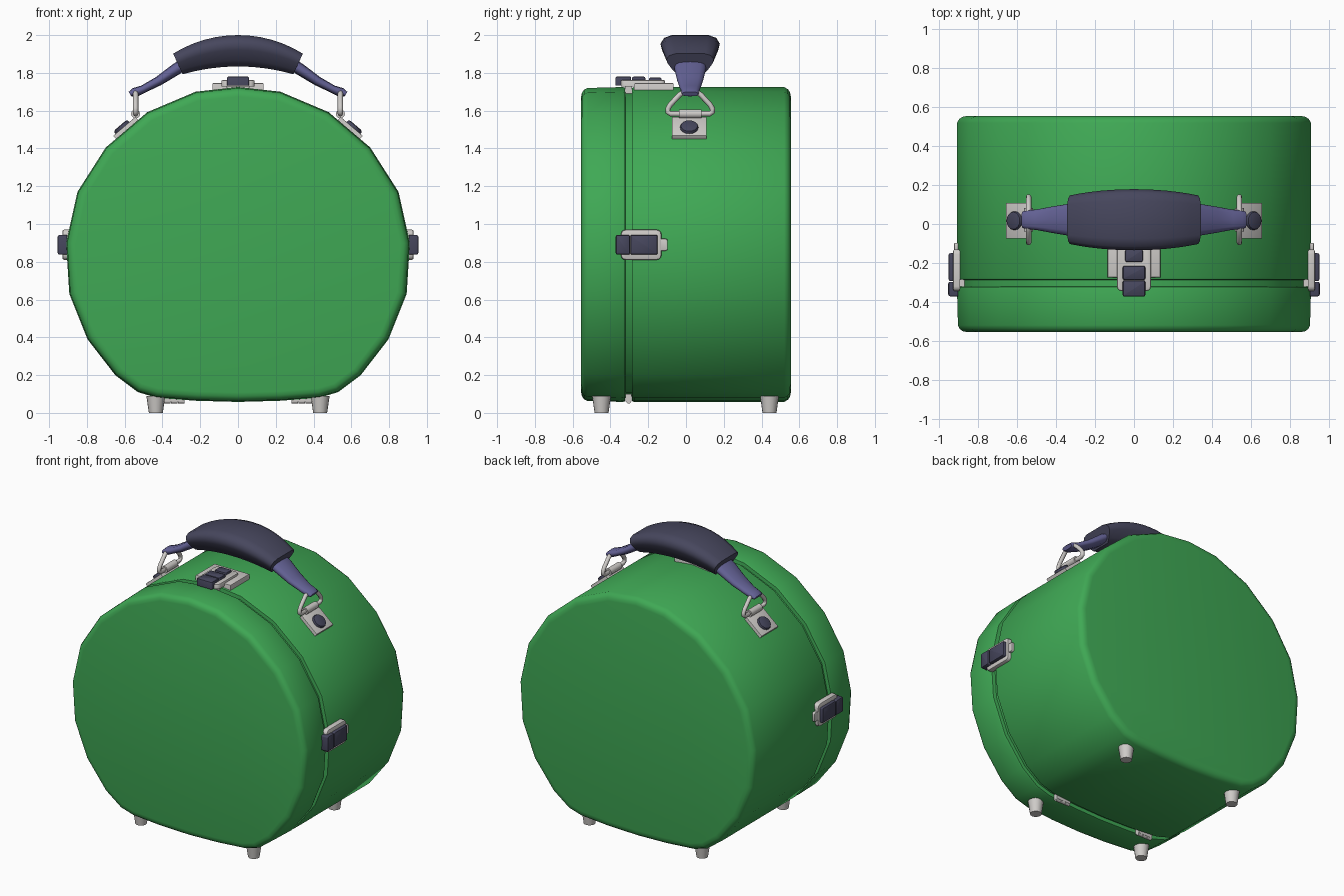
import bpy, bmesh, math
from mathutils import Matrix, Vector

if "Cube" in bpy.data.objects:
    bpy.data.objects.remove(bpy.data.objects["Cube"])


def material(name, col):
    m = bpy.data.materials.new(name)
    m.diffuse_color = (*col, 1)
    m.use_nodes = True
    m.node_tree.nodes["Principled BSDF"].inputs["Base Color"].default_value = m.diffuse_color
    return m


GREEN = material("green shell", (0.05, 0.395, 0.09))
DARK = material("dark slate", (0.062, 0.062, 0.11))
PURPLE = material("purple strap", (0.13, 0.125, 0.31))
METAL = material("pale metal", (0.62, 0.6, 0.58))


def finish(name, bm, mat, angle=40):
    bmesh.ops.recalc_face_normals(bm, faces=bm.faces)
    me = bpy.data.meshes.new(name)
    bm.to_mesh(me)
    bm.free()
    ob = bpy.data.objects.new(name, me)
    bpy.context.collection.objects.link(ob)
    me.materials.append(mat)
    bpy.ops.object.select_all(action='DESELECT')
    ob.select_set(True)
    bpy.context.view_layer.objects.active = ob
    bpy.ops.object.shade_smooth_by_angle(angle=math.radians(angle))
    return ob


def loft(name, rings, mat, angle=40, closed=False):
    """Skin a list of equal-length rings of points."""
    bm = bmesh.new()
    vs = [[bm.verts.new(p) for p in r] for r in rings]
    n = len(rings[0])
    pairs = list(zip(vs, vs[1:]))
    if closed:
        pairs.append((vs[-1], vs[0]))
    for a, b in pairs:
        for i in range(n):
            j = (i + 1) % n
            bm.faces.new((a[i], a[j], b[j], b[i]))
    if not closed:
        bm.faces.new(vs[0])
        bm.faces.new(vs[-1])
    return finish(name, bm, mat, angle)


def block(name, lo, hi, mat, frame, bevel=0.008, corner=0.0):
    """Box between two corners in a local frame, optionally with rounded plan corners."""
    bm = bmesh.new()
    size = Vector(hi) - Vector(lo)
    mid = (Vector(hi) + Vector(lo)) / 2
    bmesh.ops.create_cube(bm, size=1, matrix=Matrix.Translation(mid) @ Matrix.Diagonal((*size, 1)))
    if corner:
        up = [e for e in bm.edges if abs(e.verts[0].co.z - e.verts[1].co.z) > 1e-4]
        bmesh.ops.bevel(bm, geom=up, offset=corner, segments=3, profile=0.5, affect='EDGES')
    if bevel:
        top = [e for e in bm.edges if all(v.co.z > hi[2] - 1e-4 for v in e.verts)]
        bmesh.ops.bevel(bm, geom=top, offset=bevel, segments=2, profile=0.5, affect='EDGES')
    bm.transform(frame)
    return finish(name, bm, mat)


def cone(name, r1, r2, h, mat, frame, seg=16, bevel=0.0):
    bm = bmesh.new()
    bmesh.ops.create_cone(bm, cap_ends=True, segments=seg, radius1=r1, radius2=r2, depth=h)
    if bevel:
        top = [e for e in bm.edges if all(v.co.z > 0 for v in e.verts)]
        bmesh.ops.bevel(bm, geom=top, offset=bevel, segments=2, profile=0.5, affect='EDGES')
    bm.transform(frame)
    return finish(name, bm, mat)


def frame(x, y, z, a=0.0):
    """Local z points outwards, tilted by a about the y axis."""
    return Matrix.Translation((x, y, z)) @ Matrix.Rotation(a, 4, 'Y')


# Case outline, right half from top to bottom, then mirrored
half = [(0.225, 1.70), (0.48, 1.592), (0.70, 1.405), (0.85, 1.17), (0.91, 0.90), (0.893, 0.63),
        (0.797, 0.39), (0.65, 0.20), (0.53, 0.11), (0.43, 0.08), (0.22, 0.064)]
outline = [(0, 1.725)] + half + [(0, 0.058)] + [(-x, z) for x, z in reversed(half)]


def inset(y, d):
    ring, n = [], len(outline)
    for i in range(n):
        p, a, b = (Vector(outline[k % n]) for k in (i, i - 1, i + 1))
        t1, t2 = (p - a).normalized(), (b - p).normalized()
        t = (t1 + t2).normalized()
        q = p + Vector((t.y, -t.x)) * (d / max(0.5, t.dot(t1)))
        ring.append((q.x, y, q.y))
    return ring


# Shell: rounded front lid, groove, rounded back body
steps = [(-0.555, 0.05), (-0.551, 0.03), (-0.54, 0.014), (-0.52, 0.005), (-0.335, 0), (-0.323, 0.004),
         (-0.321, 0.028), (-0.287, 0.028), (-0.285, 0.004), (-0.275, 0), (0.52, 0),
         (0.54, 0.012), (0.551, 0.028), (0.555, 0.05)]
loft("case_shell", [inset(y, d) for y, d in steps], GREEN, 50)

# Feet
for x in (-0.435, 0.435):
    for y in (-0.447, 0.442):
        cone("foot", 0.037, 0.05, 0.09, METAL, frame(x, y, 0.045))

# Hinges in the groove underneath
for s in (-1, 1):
    for k in range(3):
        x = s * (0.30 + 0.037 * k)
        cone("hinge_knuckle", 0.014, 0.014, 0.034, METAL, frame(x, -0.303, 0.063, math.pi / 2), 12)
    block("hinge_leaf", (s * 0.337 - 0.055, -0.32, 0.06), (s * 0.337 + 0.055, -0.288, 0.10),
          METAL, Matrix(), 0)

# Side latches
for s in (-1, 1):
    f = frame(s * 0.905, 0, 0.89, s * math.pi / 2)
    block("latch_plate", (-0.08, -0.345, -0.01), (0.08, -0.13, 0.025), METAL, f, 0.01, 0.025)
    block("latch_tab", (-0.032, -0.14, -0.01), (0.032, -0.097, 0.02), METAL, f, 0.006, 0.012)
    block("latch_catch", (-0.05, -0.322, -0.045), (0.05, -0.286, 0.01), METAL, f, 0)
    block("latch_lever", (-0.052, -0.372, 0.0), (0.052, -0.297, 0.05), DARK, f, 0.01, 0.008)
    block("latch_cover", (-0.052, -0.294, 0.01), (0.052, -0.15, 0.048), DARK, f, 0.01, 0.008)

# Top latch
f = frame(0, 0, 1.72)
block("lock_plate", (-0.135, -0.275, -0.02), (0.135, -0.065, 0.026), METAL, f, 0.006)
block("lock_surround", (-0.088, -0.345, 0.008), (0.088, -0.11, 0.042), METAL, f, 0.008, 0.025)
block("lock_catch", (-0.06, -0.322, -0.045), (0.06, -0.286, 0.015), METAL, f, 0)
block("lock_lever", (-0.058, -0.373, 0.012), (0.058, -0.29, 0.062), DARK, f, 0.01, 0.008)
block("lock_cover", (-0.058, -0.287, 0.02), (0.058, -0.215, 0.06), DARK, f, 0.01, 0.008)
block("lock_button", (-0.045, -0.195, 0.02), (0.045, -0.13, 0.056), DARK, f, 0.008, 0.008)

# Handle grip: flat-topped section swept along an arc, fattest in the middle
YC = 0.022
side = [(0.62, 1), (0.88, 0.82), (1, 0.45), (0.95, 0.05), (0.74, -0.6), (0.55, -1)]
section = side + [(-u, v) for u, v in reversed(side)]
rings = []
for i in range(13):
    t = i / 6 - 1
    a = 0.432 * t
    cx, cz = 0.76 * math.sin(a), 1.917 - 0.76 * (1 - math.cos(a))
    w, h = 0.157 - 0.032 * t * t, 0.083 - 0.023 * t * t
    rings.append([(cx + h * v * math.sin(a), YC + w * u, cz + h * v * math.cos(a)) for u, v in section])
loft("handle_grip", rings, DARK, 50)

# Straps, rings and brackets on both ends
strap = [(0.26, 1.862, 0.085, 0.03), (0.33, 1.818, 0.083, 0.03), (0.42, 1.757, 0.068, 0.024),
         (0.50, 1.715, 0.053, 0.02), (0.545, 1.697, 0.048, 0.024), (0.572, 1.688, 0.043, 0.013)]
d_half = [(0.0, 1.700), (0.035, 1.697), (0.055, 1.685), (0.105, 1.632), (0.118, 1.61),
          (0.118, 1.593), (0.104, 1.583), (0.0, 1.583)]
loop = [Vector(p) for p in d_half + [(-y, z) for y, z in d_half[-2:0:-1]]]
for s in (-1, 1):
    rings = []
    for x, z, w, h in strap:
        rings.append([(s * (x + 0.55 * h * math.sin(b)), YC + w * math.copysign(abs(math.cos(b)) ** 0.6, math.cos(b)),
                       z + 0.9 * h * math.sin(b)) for b in [k * math.tau / 12 for k in range(12)]])
    loft("handle_strap", rings, PURPLE, 50)

    # D-shaped wire ring
    rings = []
    for i, p in enumerate(loop):
        t = (loop[(i + 1) % len(loop)] - loop[i - 1]).normalized()
        ring = []
        for k in range(8):
            b = k * math.tau / 8
            q = p + Vector((t.y, -t.x)) * 0.014 * math.cos(b)
            ring.append((s * (0.542 + 0.014 * math.sin(b)), YC + q.x, q.y))
        rings.append(ring)
    loft("d_ring", rings, METAL, 60, closed=True)

    # Bracket plate with curled end and rivet
    f = frame(s * 0.593, 0.017, 1.496, s * 0.705)
    lo, hi = sorted((s * -0.085, s * 0.07))
    block("bracket_plate", (lo, -0.092, -0.005), (hi, 0.092, 0.022), METAL, f, 0.004)
    cone("bracket_curl", 0.024, 0.024, 0.12, METAL,
         Matrix.Translation((s * 0.542, YC, 1.583)) @ Matrix.Rotation(math.pi / 2, 4, 'X'), 12)
    cone("bracket_rivet", 0.048, 0.048, 0.03, DARK, f @ Matrix.Translation((s * 0.006, 0, 0.025)), 16, 0.012)
